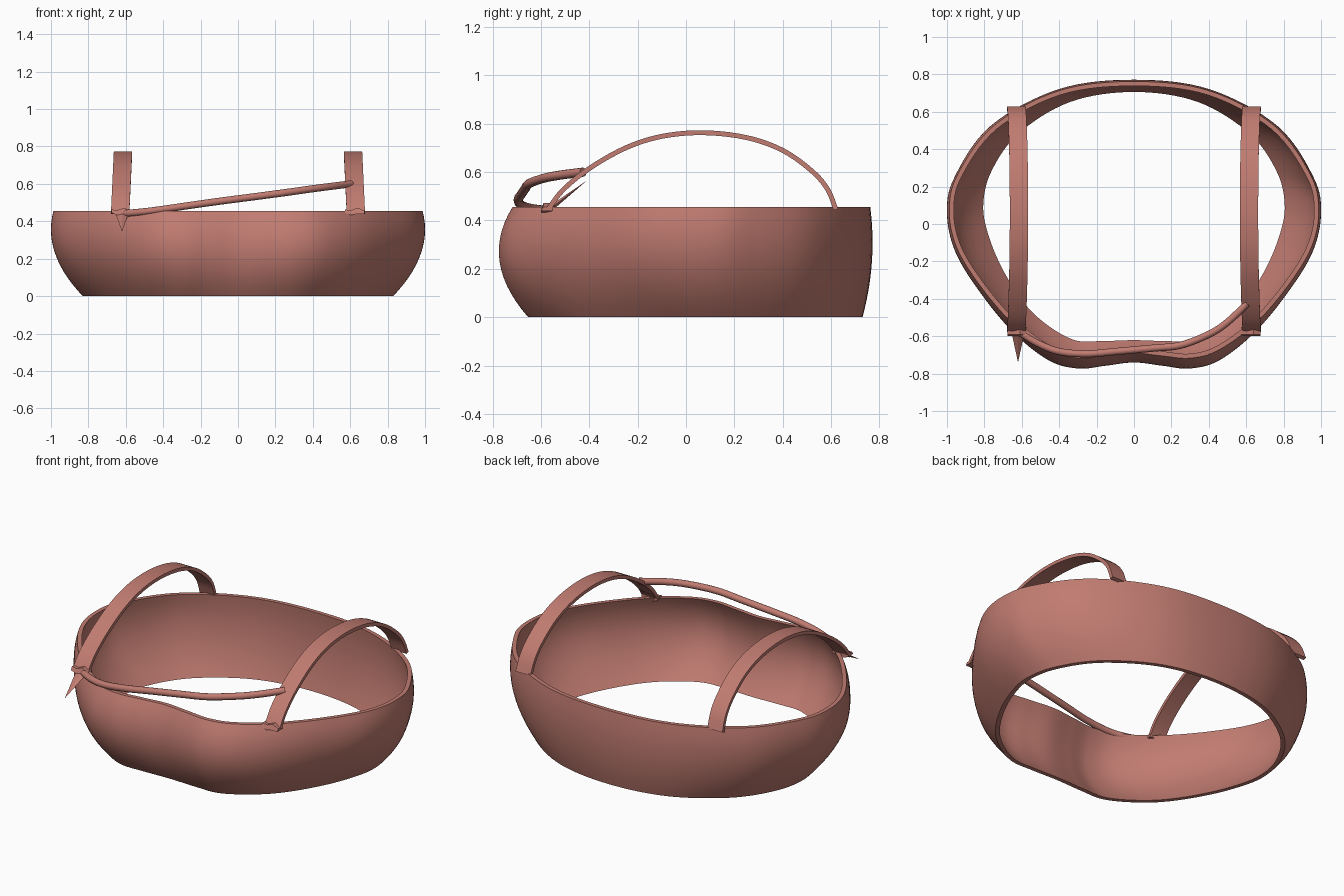
import bpy, bmesh, math
from mathutils import Vector

if "Cube" in bpy.data.objects:
    bpy.data.objects.remove(bpy.data.objects["Cube"])

mat = bpy.data.materials.new("dusty_red")
mat.diffuse_color = (0.53, 0.20, 0.165, 1)
mat.use_nodes = True
mat.node_tree.nodes["Principled BSDF"].inputs["Base Color"].default_value = mat.diffuse_color


def make(name, verts, faces, angle=40):
    me = bpy.data.meshes.new(name)
    me.from_pydata([tuple(v) for v in verts], [], faces)
    bm = bmesh.new()
    bm.from_mesh(me)
    bmesh.ops.recalc_face_normals(bm, faces=bm.faces)
    bm.to_mesh(me)
    bm.free()
    me.materials.append(mat)
    ob = bpy.data.objects.new(name, me)
    bpy.context.collection.objects.link(ob)
    bpy.ops.object.select_all(action='DESELECT')
    ob.select_set(True)
    bpy.context.view_layer.objects.active = ob
    bpy.ops.object.shade_smooth_by_angle(angle=math.radians(angle))
    return ob


def spline(pts, steps, closed=False):
    """Catmull-Rom curve through the points."""
    p = [Vector(q) for q in pts]
    n = len(p)
    get = (lambda i: p[i % n]) if closed else (lambda i: p[max(0, min(n - 1, i))])
    out = []
    for i in range(n if closed else n - 1):
        a, b, c, d = (get(i + k) for k in (-1, 0, 1, 2))
        for s in range(steps):
            t = s / steps
            out.append(0.5 * (2 * b + (c - a) * t + (2 * a - 5 * b + 4 * c - d) * t * t
                              + (3 * b - a - 3 * c + d) * t ** 3))
    if not closed:
        out.append(p[-1])
    return out


def loop(half):
    """Mirror a half outline (front centre to back centre) into a closed curve."""
    return spline(half + [(-x, y) for x, y in reversed(half[1:-1])], 8, True)


def skin(name, rings, closed, angle=40):
    """Bridge equal sized rings; cap the ends unless closed."""
    n, m = len(rings[0]), len(rings)
    faces = [(i * n + j, i * n + (j + 1) % n, (i + 1) % m * n + (j + 1) % n, (i + 1) % m * n + j)
             for i in range(m if closed else m - 1) for j in range(n)]
    if not closed:
        faces += [tuple(range(n)), tuple(range((m - 1) * n, m * n))]
    return make(name, [v for r in rings for v in r], faces, angle)


# Curved basket wall: three outlines blended quadratically over the height
H, MID, THICK = 0.455, 0.25, 0.024
low = loop([(0, -.645), (.17, -.65), (.32, -.645), (.47, -.565), (.60, -.445), (.72, -.26), (.80, -.07),
            (.83, .10), (.785, .29), (.635, .50), (.35, .675), (0, .73)])
mid = loop([(0, -.74), (.15, -.757), (.30, -.772), (.46, -.725), (.65, -.57), (.82, -.355), (.94, -.15),
            (.985, .06), (.945, .25), (.76, .52), (.40, .718), (0, .77)])
top = loop([(0, -.69), (.15, -.705), (.30, -.717), (.45, -.675), (.65, -.53), (.83, -.32), (.95, -.12),
            (.987, .07), (.945, .26), (.75, .525), (.40, .713), (0, .762)])


def outline(z):
    a = (z - MID) * (z - H) / (MID * H)
    b = z * (z - H) / (MID * (MID - H))
    c = z * (z - MID) / (H * (H - MID))
    return [a * p + b * q + c * r for p, q, r in zip(low, mid, top)]


def inset(pts, d):
    n = len(pts)
    out = []
    for i, p in enumerate(pts):
        t = (pts[(i + 1) % n] - pts[i - 1]).normalized()
        out.append(p + Vector((-t.y, t.x)) * d)
    return out


levels = [H * i / 14 for i in range(15)]
rings = [[(p.x, p.y, z) for p in outline(z)] for z in levels]
rings += [[(p.x, p.y, z) for p in inset(outline(z), THICK)] for z in reversed(levels)]
skin("basket_wall", rings, True)

# Two arched flat straps across the basket
arc = spline([(-.57, .445), (-.51, .525), (-.40, .615), (-.25, .70), (-.10, .748), (.07, .763),
              (.25, .743), (.40, .69), (.52, .605), (.585, .53), (.62, .445)], 5)
for side, label in ((-1, "left"), (1, "right")):
    rings = []
    for i, p in enumerate(arc):
        t = (arc[min(i + 1, len(arc) - 1)] - arc[max(i - 1, 0)]).normalized()
        n = Vector((-t.y, t.x)) * 0.01
        x0 = side * (0.63 - 0.015 * (p.y - .445) / .32)
        rings.append([(x0 + dx, p.x + s * n.x, p.y + s * n.y)
                      for dx, s in ((-.049, -1), (.049, -1), (.049, 1), (-.049, 1))])
    skin(label + "_strap", rings, False)

    # Creased tab where the strap meets the front rim
    rings = []
    for dx, dz, h in ((-.052, .004, .009), (-.02, -.004, .013), (.015, .006, .016), (.052, -.002, .008)):
        x, z = side * .625 + dx, .45 + dz
        rings.append([(x, -.60, z - h), (x, -.55, z - h), (x, -.55, z + h), (x, -.59, z + h)])
    skin(label + "_tab", rings, False, 20)


# Thin pointed ends: outward on the left, folded inward on the right
def spike(name, base, tip, w):
    b, t = Vector(base), Vector(tip)
    up = Vector((1, 0, 0)).cross(t - b).normalized() * .011
    s = Vector((w, 0, 0))
    make(name, [b - s, b + up, b + s, b - up, t],
         [(0, 1, 4), (1, 2, 4), (2, 3, 4), (3, 0, 4), (0, 1, 2, 3)], 20)


spike("left_point", (-.62, -.565, .45), (-.62, -.74, .345), .038)
spike("right_point", (.61, -.56, .45), (.60, -.41, .565), .025)

# Rounded cord running between the straps along the front
path = spline([(-.63, -.565, .44), (-.52, -.635, .449), (-.40, -.682, .464), (-.25, -.694, .486),
               (-.10, -.682, .507), (.10, -.664, .533), (.25, -.648, .553), (.40, -.59, .574),
               (.50, -.525, .587), (.605, -.425, .60)], 6)
rings = []
for i, p in enumerate(path):
    t = (path[min(i + 1, len(path) - 1)] - path[max(i - 1, 0)]).normalized()
    u = t.cross(Vector((0, 0, 1))).normalized()
    v = u.cross(t)
    rings.append([p + .019 * (u * math.cos(a) + v * math.sin(a))
                  for a in (2 * math.pi * k / 12 for k in range(12))])
skin("front_cord", rings, False)
